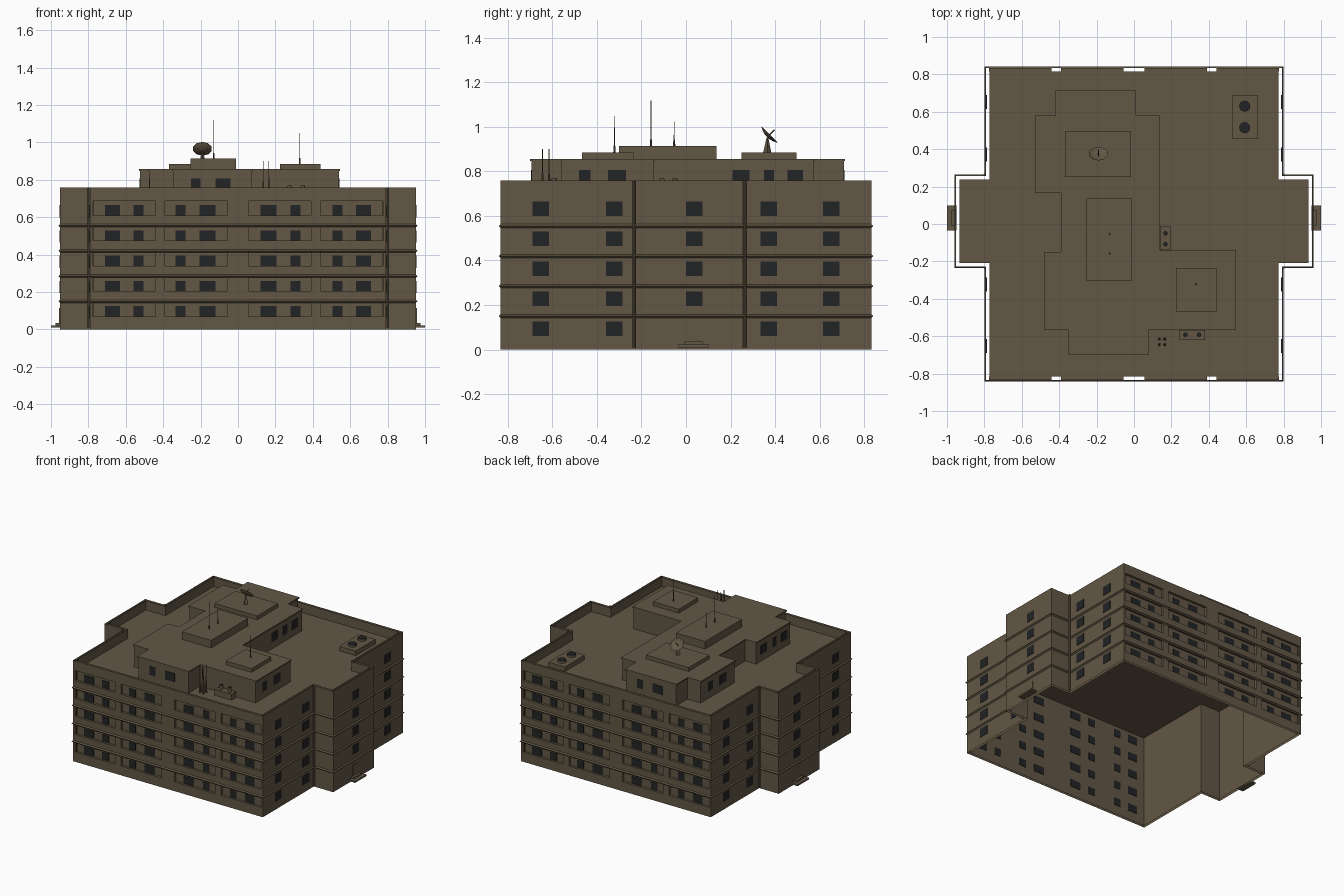
import bpy, bmesh, math
from mathutils import Vector

if "Cube" in bpy.data.objects:
    bpy.data.objects.remove(bpy.data.objects["Cube"])


def material(name, rgb):
    m = bpy.data.materials.new(name)
    m.diffuse_color = (*rgb, 1)
    m.use_nodes = True
    m.node_tree.nodes["Principled BSDF"].inputs["Base Color"].default_value = m.diffuse_color
    return m


WALL = material("brown concrete", (0.122, 0.096, 0.059))
GLASS = material("dark glass", (0.016, 0.017, 0.018))


def finish(name, bm, mat=WALL):
    bmesh.ops.remove_doubles(bm, verts=bm.verts, dist=0.0001)
    bmesh.ops.recalc_face_normals(bm, faces=bm.faces)
    me = bpy.data.meshes.new(name)
    bm.to_mesh(me)
    bm.free()
    me.materials.append(mat)
    ob = bpy.data.objects.new(name, me)
    bpy.context.collection.objects.link(ob)
    return ob


def quad(bm, *pts):
    bm.faces.new([bm.verts.new(p) for p in pts])


def add_box(bm, x0, x1, y0, y1, z0, z1):
    vs = bmesh.ops.create_cube(bm, size=1)["verts"]
    for v in vs:
        v.co = ((x0 + x1) / 2 + v.co.x * (x1 - x0),
                (y0 + y1) / 2 + v.co.y * (y1 - y0),
                (z0 + z1) / 2 + v.co.z * (z1 - z0))


def box(name, *dims, mat=WALL):
    bm = bmesh.new()
    add_box(bm, *dims)
    return finish(name, bm, mat)


def rod(name, a, b, r0, r1=None, n=8, mat=WALL):
    a, b = Vector(a), Vector(b)
    bm = bmesh.new()
    bmesh.ops.create_cone(bm, cap_ends=True, segments=n, radius1=r0,
                          radius2=r0 if r1 is None else r1, depth=(b - a).length)
    q = (b - a).to_track_quat('Z', 'Y')
    for v in bm.verts:
        v.co = q @ v.co + (a + b) / 2
    return finish(name, bm, mat)


def cross(d=0):
    # Cross-shaped footprint, grown outward by d; edges 2 and 8 are back and front
    X, Y, W, lo, hi = .79 + d, .833 + d, .952 + d, -.226 - d, .257 + d
    return [(W, lo), (W, hi), (X, hi), (X, Y), (-X, Y), (-X, hi),
            (-W, hi), (-W, lo), (-X, lo), (-X, -Y), (X, -Y), (X, lo)]


def band(bm, p, q, z0, z1, skip=()):
    for i in range(len(p)):
        j = (i + 1) % len(p)
        if i not in skip:
            quad(bm, (*p[i], z0), (*p[j], z0), (*q[j], z1), (*q[i], z1))


TOP, ROOF, PITCH, GAP = .76, .69, .135, .018
OUT, INN = cross(), cross(-GAP)
FLOORS = range(5)

# Outer side walls, inner walls and recessed roof
bm = bmesh.new()
band(bm, OUT, OUT, 0, TOP, skip=(3, 9))
finish("outer_walls", bm)
bm = bmesh.new()
band(bm, INN, INN, 0, ROOF)
band(bm, INN, INN, ROOF, TOP)
finish("inner_walls", bm)
bm = bmesh.new()
bm.faces.new([bm.verts.new((x, y, ROOF)) for x, y in INN])
finish("main_roof", bm)

# Front and back panels with recessed openings
BAYS = [(-.775, -.44), (-.39, -.055), (.055, .39), (.44, .775)]
SILLS = [(.07 + PITCH * k, .147 + PITCH * k) for k in FLOORS]
xs = sorted([-.79, .79] + [v for b in BAYS for v in b])
zs = sorted([0, TOP] + [v for s in SILLS for v in s])
for side, s in (("front", -1), ("back", 1)):
    bm = bmesh.new()
    yo, yi = s * .833, s * (.833 - GAP)
    for i in range(len(xs) - 1):
        for k in range(len(zs) - 1):
            x0, x1, z0, z1 = xs[i], xs[i + 1], zs[k], zs[k + 1]
            if i % 2 and k % 2:
                ring = [(x0, z0), (x1, z0), (x1, z1), (x0, z1)]
                for a, b in zip(ring, ring[1:] + ring[:1]):
                    quad(bm, (a[0], yo, a[1]), (b[0], yo, b[1]),
                         (b[0], yi, b[1]), (a[0], yi, a[1]))
            else:
                quad(bm, (x0, yo, z0), (x1, yo, z0), (x1, yo, z1), (x0, yo, z1))
    finish(side + "_panel", bm)
    bm = bmesh.new()
    for x0, x1 in ((.12, .205), (.28, .335), (.505, .56), (.63, .71)):
        for z0, _ in SILLS:
            for m in (-1, 1):
                add_box(bm, *sorted((m * x0, m * x1)), yi - .003, yi + .003, z0, z0 + .055)
    finish(side + "_windows", bm, GLASS)

# Pointed floor ledges round the building
bm = bmesh.new()
for k in range(1, 5):
    z = .015 + PITCH * k
    band(bm, OUT, cross(.008), z - .008, z)
    band(bm, cross(.008), OUT, z, z + .008)
finish("floor_ledges", bm)

# Side windows, doors, entrance steps and corner drain pipes
for side, s in (("right", 1), ("left", -1)):
    bm = bmesh.new()
    for y0, y1, x in ((-.69, -.615, .79), (-.36, -.285, .79), (0, .075, .952),
                      (.335, .41, .79), (.615, .69, .79)):
        for k in FLOORS:
            if x < .9 or k > 0:
                z = .06 + PITCH * k
                add_box(bm, s * x - .003, s * x + .003, y0, y1, z, z + .065)
    finish(side + "_windows", bm, GLASS)
    box(side + "_door", s * .952 - .004, s * .952 + .004, .005, .06, .02, .115)
    box(side + "_step", *sorted((s * .95, s * 1.0)), -.035, .10, .01, .022)
    box(side + "_upper_step", *sorted((s * .95, s * .975)), -.01, .075, .022, .036)
    for y in (-.234, .265):
        rod(side + "_drain_pipe", (s * .797, y, .01), (s * .797, y, TOP), .007)

# Penthouse with overhanging roof lip
PLAN = [(-.42, .715), (-.42, .58), (-.53, .58), (-.53, .165), (-.39, .165), (-.39, -.15),
        (-.48, -.15), (-.48, -.565), (-.35, -.565), (-.35, -.70), (.08, -.70),
        (.08, -.565), (.545, -.565), (.545, -.14), (.137, -.14), (.137, .58),
        (.01, .58), (.01, .715)]


def inset(plan, d):
    out = []
    for i, p in enumerate(plan):
        a, b, c = Vector(plan[i - 1]), Vector(p), Vector(plan[(i + 1) % len(plan)])
        u, v = (b - a).normalized(), (c - b).normalized()
        out.append(tuple(b + d * Vector((-u.y - v.y, u.x + v.x))))
    return out


bm = bmesh.new()
BODY = inset(PLAN, .006)
band(bm, BODY, BODY, ROOF, .847)
band(bm, BODY, PLAN, .847, .847)
band(bm, PLAN, PLAN, .847, .857)
bm.faces.new([bm.verts.new((x, y, .857)) for x, y in PLAN])
finish("penthouse", bm)
bm = bmesh.new()
for x, spans in ((.539, ((-.48, -.43), (-.35, -.27))),
                 (.131, ((.21, .285), (.35, .395), (.455, .525))),
                 (-.524, ((.27, .35), (.43, .48))),
                 (-.474, ((-.285, -.21), (-.395, -.35), (-.525, -.455)))):
    for y0, y1 in spans:
        add_box(bm, x - .003, x + .003, y0, y1, .742, .807)
for y, spans in ((-.694, ((-.25, -.2), (-.12, -.04))), (.709, ((-.30, -.22), (-.14, -.09)))):
    for x0, x1 in spans:
        add_box(bm, x0, x1, y - .003, y + .003, .742, .807)
finish("penthouse_windows", bm, GLASS)

# Raised roof blocks
box("rear_roof_block", -.37, -.015, .25, .497, .85, .886)
box("centre_roof_block", -.255, -.012, -.302, .137, .85, .914)
box("right_roof_block", .225, .44, -.467, -.235, .85, .886)

# Satellite dish on its stand, facing up and back
bm = bmesh.new()
q = Vector((0, 1, 1)).to_track_quat('Z', 'Y')
centre = Vector((-.19, .376, .966))
rings = [[q @ Vector((r * math.cos(a), r * math.sin(a), h)) + centre
          for a in [math.tau * (i + .5) / 10 for i in range(10)]]
         for r, h in ((.052, 0), (.034, -.010), (.012, -.016))]
for a, b in zip(rings, rings[1:]):
    for i in range(10):
        quad(bm, a[i], a[(i + 1) % 10], b[(i + 1) % 10], b[i])
bm.faces.new([bm.verts.new(p) for p in rings[2]])
finish("dish_bowl", bm)
rod("dish_stand", (-.19, .365, .886), (-.19, .366, .952), .018, .004, 4)
rod("dish_feed", centre + q @ Vector((0, 0, -.016)), centre + q @ Vector((0, 0, .03)), .003)

# Antennas
for x, y, z0, z1 in ((-.13, -.157, .914, 1.12), (-.13, -.053, .914, 1.025),
                     (.33, -.322, .886, 1.05)):
    rod("antenna_mast", (x, y, z0), (x, y, z1), .0025, .0015, 6)
    rod("antenna_foot", (x, y, z0), (x, y, z0 + .03), .005, .004, 6)
for x in (.135, .165):
    for y in (-.645, -.615):
        top = .90 if (x < .15) == (y < -.63) else .875
        rod("roof_pole", (x, y, ROOF), (x, y, top), .003, .002, 6)
        rod("roof_pole_base", (x, y, ROOF), (x, y, .79), .008, .004, 6)

# Air units with fans on the main roof
for name, dims, fans, r, zf in (
        ("large_air_unit", (.525, .662, .455, .69, ROOF, .725), ((.592, .515), (.592, .63)), .03, .74),
        ("front_air_unit", (.24, .38, -.62, -.568, ROOF, .735), ((.275, -.592), (.347, -.592)), .012, .766),
        ("side_air_unit", (.14, .196, -.137, -.01, ROOF, .735), ((.168, -.108), (.168, -.05)), .012, .766)):
    box(name, *dims)
    for x, y in fans:
        rod(name + "_fan_housing", (x, y, ROOF), (x, y, zf), r, n=12)
        rod(name + "_fan", (x, y, zf), (x, y, zf + .003), r * .95, n=12, mat=GLASS)
